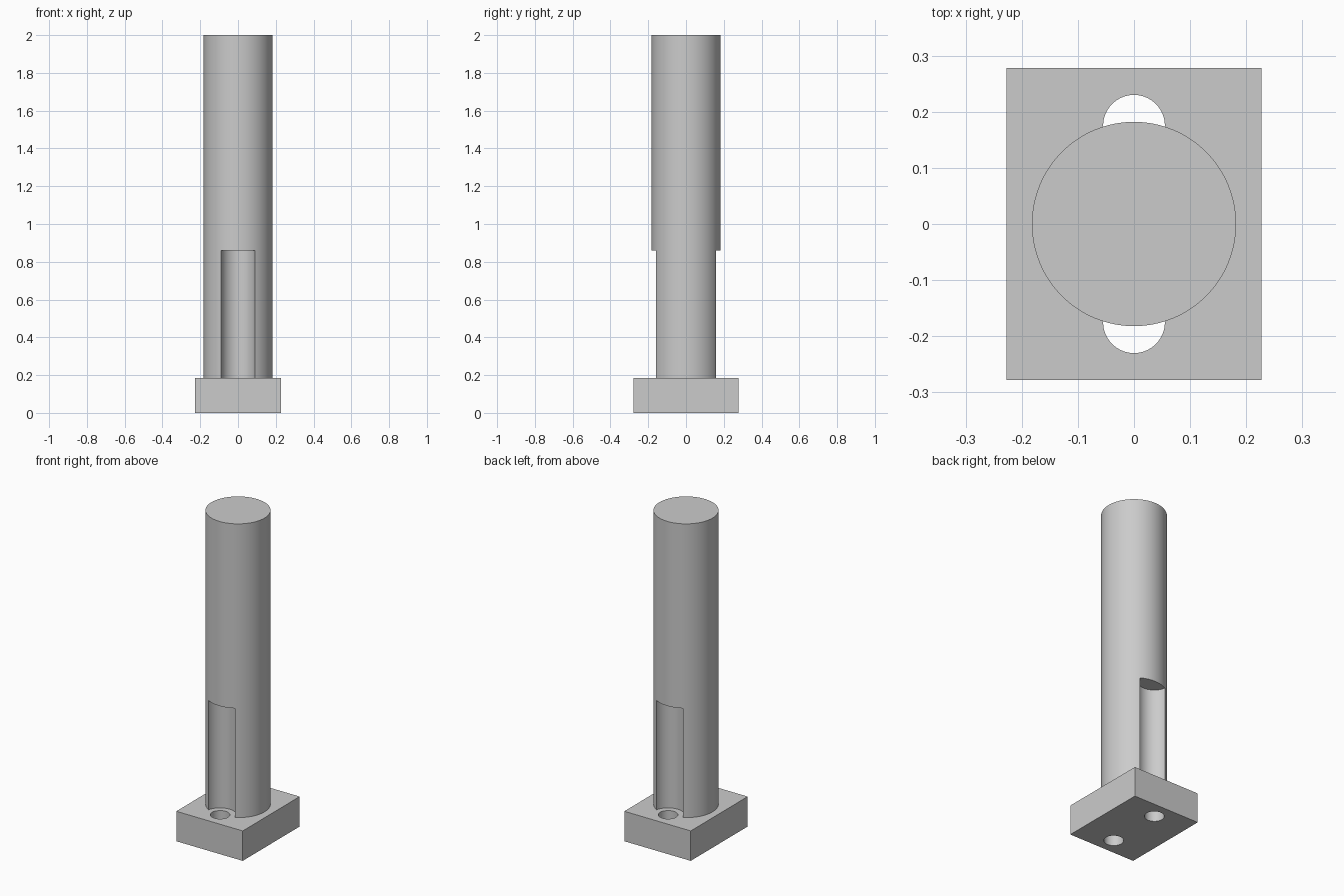
import bpy
import math

BASE_TOP = 0.185
HOLE_Y = 0.175

cube = bpy.data.objects.get("Cube")
if cube:
    bpy.data.objects.remove(cube, do_unlink=True)

grey = bpy.data.materials.new("plain grey")
grey.use_nodes = True
colour = (0.6, 0.6, 0.6, 1)
grey.diffuse_color = colour
grey.node_tree.nodes["Principled BSDF"].inputs["Base Color"].default_value = colour


def cylinder(name, radius, bottom, top, y=0, sides=96):
    bpy.ops.mesh.primitive_cylinder_add(
        vertices=sides, radius=radius, depth=top - bottom,
        location=(0, y, (bottom + top) / 2))
    ob = bpy.context.object
    ob.name = name
    ob.data.materials.append(grey)
    return ob


def combine(target, tool, operation):
    mod = target.modifiers.new(tool.name, 'BOOLEAN')
    mod.operation = operation
    mod.solver = 'EXACT'
    mod.object = tool
    bpy.context.view_layer.objects.active = target
    bpy.ops.object.modifier_apply(modifier=mod.name)
    bpy.data.objects.remove(tool, do_unlink=True)


# Rectangular mounting plate
bpy.ops.mesh.primitive_cube_add(size=1, location=(0, 0, BASE_TOP / 2))
post = bpy.context.object
post.name = "post_with_mounting_plate"
post.scale = (0.454, 0.556, BASE_TOP)
bpy.ops.object.transform_apply(location=True, rotation=False, scale=True)
post.data.materials.append(grey)

# Tall round column, joined to the plate
combine(post, cylinder("column", 0.182, BASE_TOP - 0.05, 2, sides=128), 'UNION')

# Access grooves in the column and screw holes through the plate, front and back
for side in (-1, 1):
    y = side * HOLE_Y
    combine(post, cylinder("groove_cutter", 0.0915, BASE_TOP, 0.86, y), 'DIFFERENCE')
    combine(post, cylinder("hole_cutter", 0.055, -0.1, BASE_TOP + 0.1, y), 'DIFFERENCE')

# Smooth round walls with crisp edges
bpy.ops.object.select_all(action='DESELECT')
post.select_set(True)
bpy.context.view_layer.objects.active = post
bpy.ops.object.shade_smooth_by_angle(angle=math.radians(30))
